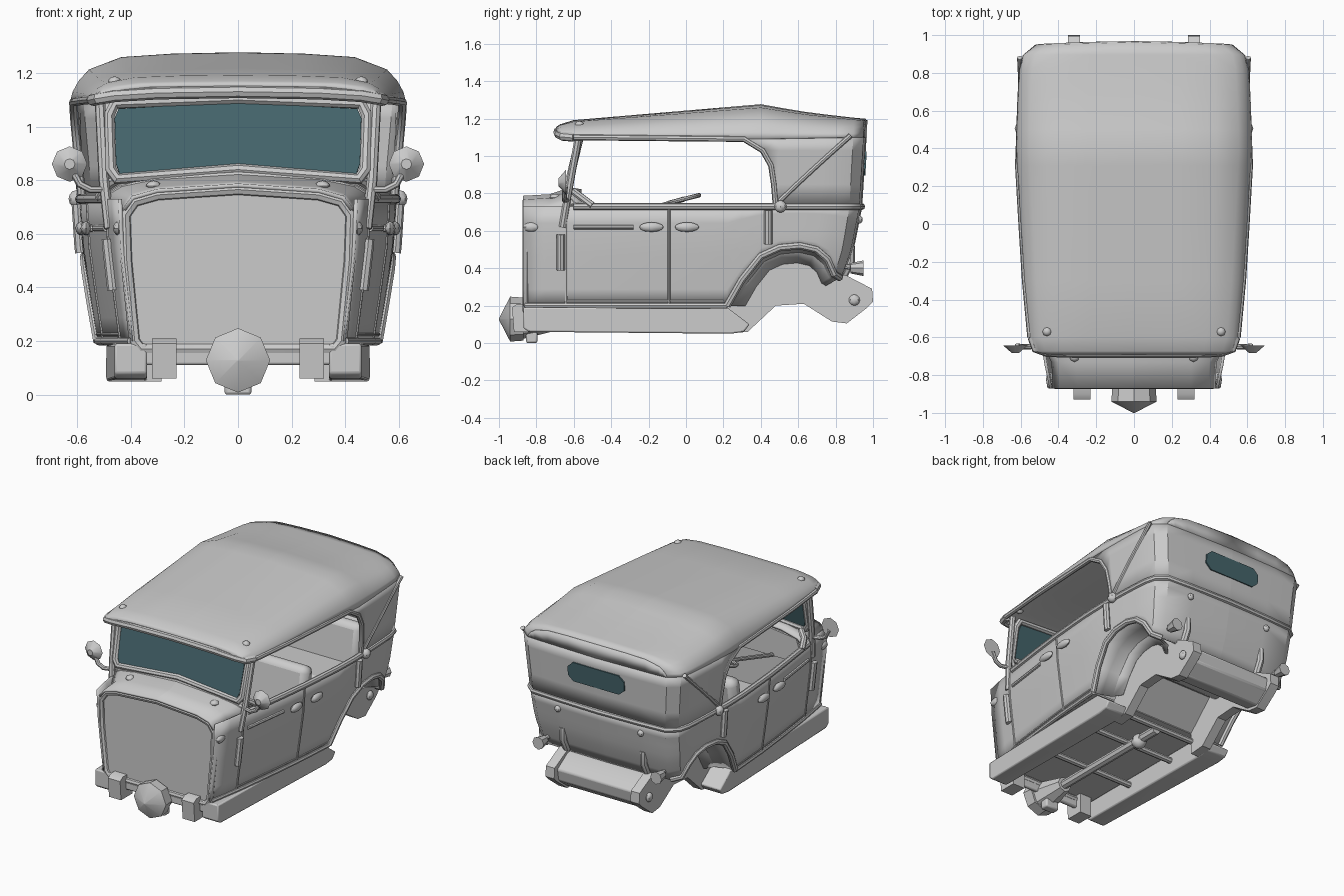
import bpy, bmesh, math
from mathutils import Matrix, Vector

if "Cube" in bpy.data.objects:
    bpy.data.objects.remove(bpy.data.objects["Cube"])

glass = bpy.data.materials.new("glass")
glass.diffuse_color = (0.06, 0.13, 0.15, 1)
glass.use_nodes = True
glass.node_tree.nodes["Principled BSDF"].inputs["Base Color"].default_value = glass.diffuse_color


def lerp(tab, v):
    if v <= tab[0][0]:
        return tab[0][1]
    for (a, p), (b, q) in zip(tab, tab[1:]):
        if v <= b:
            return p + (q - p) * (v - a) / (b - a)
    return tab[-1][1]


def finish(ob, mirror=False, solid=0, bevel=0, mat=None, flat=False):
    bpy.context.view_layer.objects.active = ob
    bpy.ops.object.select_all(action='DESELECT')
    ob.select_set(True)
    if not flat:
        bpy.ops.object.shade_smooth_by_angle(angle=math.radians(35))
    if bevel:
        m = ob.modifiers.new("bevel", 'BEVEL')
        m.width, m.segments = bevel, 2
    if solid:
        m = ob.modifiers.new("solid", 'SOLIDIFY')
        m.thickness, m.offset = solid, 0
    if mirror:
        m = ob.modifiers.new("mirror", 'MIRROR')
        m.merge_threshold = 0.002
    if mat:
        ob.data.materials.append(mat)
    return ob


def from_bm(name, bm, **kw):
    bmesh.ops.remove_doubles(bm, verts=bm.verts, dist=0.0005)
    bmesh.ops.recalc_face_normals(bm, faces=bm.faces)
    me = bpy.data.meshes.new(name)
    bm.to_mesh(me)
    bm.free()
    ob = bpy.data.objects.new(name, me)
    bpy.context.collection.objects.link(ob)
    return finish(ob, **kw)


def grid(name, rows, **kw):
    bm = bmesh.new()
    vs = [[bm.verts.new(p) for p in r] for r in rows]
    for a, b in zip(vs, vs[1:]):
        for i in range(len(a) - 1):
            bm.faces.new((a[i], a[i + 1], b[i + 1], b[i]))
    return from_bm(name, bm, **kw)


def poly(name, pts, **kw):
    bm = bmesh.new()
    bm.faces.new([bm.verts.new(p) for p in pts])
    return from_bm(name, bm, flat=True, **kw)


def prism(name, yz, x0, x1, **kw):
    bm = bmesh.new()
    a = [bm.verts.new((x0, y, z)) for y, z in yz]
    b = [bm.verts.new((x1(y), y, z)) for y, z in yz]
    bm.faces.new(a)
    bm.faces.new(b[::-1])
    for i in range(len(a)):
        j = (i + 1) % len(a)
        bm.faces.new((a[i], b[i], b[j], a[j]))
    return from_bm(name, bm, **kw)


def tube(name, pts, r, mirror=False, cyclic=False):
    cu = bpy.data.curves.new(name, 'CURVE')
    cu.dimensions, cu.bevel_depth, cu.bevel_resolution, cu.use_fill_caps = '3D', r, 2, True
    sp = cu.splines.new('POLY')
    sp.points.add(len(pts) - 1)
    for p, c in zip(sp.points, pts):
        p.co = (*c, 1)
    sp.use_cyclic_u = cyclic
    ob = bpy.data.objects.new(name, cu)
    bpy.context.collection.objects.link(ob)
    bpy.ops.object.select_all(action='DESELECT')
    ob.select_set(True)
    bpy.context.view_layer.objects.active = ob
    bpy.ops.object.convert(target='MESH')
    return finish(bpy.context.view_layer.objects.active, mirror=mirror)


def box(name, c, s, bevel=0.01, tilt=0):
    bm = bmesh.new()
    bmesh.ops.create_cube(bm, size=1, matrix=Matrix.Translation(c) @ Matrix.Rotation(tilt, 4, 'X') @ Matrix.Diagonal((*s, 1)))
    return from_bm(name, bm, bevel=bevel)


def ball(name, c, s, mirror=True):
    bm = bmesh.new()
    bmesh.ops.create_uvsphere(bm, u_segments=8, v_segments=6, radius=1, matrix=Matrix.Translation(c) @ Matrix.Diagonal((*s, 1)))
    return from_bm(name, bm, mirror=mirror)


def cone(name, c, r1, r2, d, n=8, mirror=False):  # axis along y, r1 at the front
    bm = bmesh.new()
    bmesh.ops.create_cone(bm, cap_ends=True, segments=n, radius1=r1, radius2=r2, depth=d,
                          matrix=Matrix.Translation(c) @ Matrix.Rotation(-math.pi / 2, 4, 'X'))
    return from_bm(name, bm, mirror=mirror)


def sym(pts):
    return pts + [(-x, y, z) for x, y, z in pts[::-1] if x > 0.001]


# body plan at belt height, leaned and narrowed by height
TAIL = [(.582, .5), (.578, .62), (.573, .72), (.567, .8), (.55, .87), (.49, .92), (.3, .93), (0, .935)]
PLAN = [(.44, -.87), (.465, -.75), (.49, -.6), (.53, -.3), (.555, -.09), (.575, .15), (.58, .22), (.583, .3), (.585, .4)] + TAIL
WIDE = [(.2, .89), (.35, .93), (.55, .98), (.73, 1), (1.1, 1.06)]
LEAN = [(.2, -.13), (.35, -.1), (.5, -.045), (.73, 0), (1.2, .03)]
ARCH = [(.22, .2), (.3, .34), (.4, .465), (.5, .51), (.62, .52), (.72, .5), (.8, .45), (.87, .37), (.92, .35)]


def shape(x, y, z):
    return (x * lerp(WIDE, z), y + lerp(LEAN, z) * min(1, max(0, (y - .5) / .43)), z)


def side(y, z, out=0):
    p = shape(lerp([(b, a) for a, b in PLAN[:13]], y), y, z)
    return (p[0] + out, p[1], z)


# body shell
rows = []
for j in range(7):
    t = j / 6
    rows.append([shape(x, y, lerp(ARCH, y) * (1 - t) + .73 * t) for x, y in PLAN])
grid("body_shell", rows, mirror=True, solid=.015)
arch = rows[0][6:15]
tube("wheel_arch_lip", [(p[0] + .005, p[1], p[2]) for p in arch], .02, True)
well = [arch] + [[(x, .56 + (p[1] - .56) * s, .2 + (p[2] - .2) * s) for p in arch] for x, s in ((.46, .98), (.39, .9), (.352, .72))]
grid("wheel_well", well, mirror=True, solid=.008)
tube("belt_rail", [shape(x + .004, y, .73) for x, y in PLAN[2:-1]] + [shape(0, .939, .73)], .019, True)
tube("sill_trim", [side(y, .2, .004) for y in (-.86, -.6, -.3, -.09, .22)], .016, True)
poly("tail_pan", sym(rows[0][12:]), solid=.01)

# firewall and cowl
front = [(0, .78), (.3, .76), (.39, .735), (.425, .69)]
back = [(0, .825), (.32, .805), (.44, .775), (.49, .73)]
grid("cowl", [[(x, -.87, z) for x, z in front],
              [(x * .9 + .1 * u, -.73, z + .008) for (x, z), (u, v) in zip(front, back)],
              [(u, -.62, v) for u, v in back], [(u, -.56, v - .01) for u, v in back]], mirror=True, solid=.015)
edge = sym([(x, -.85, z) for x, z in
            [(0, .765), (.3, .745), (.385, .72), (.42, .67), (.415, .5), (.385, .2), (.36, .17)]])
poly("firewall", edge, solid=.015)
tube("firewall_rim", edge, .023, cyclic=True)
poly("dashboard", sym([(0, -.57, .81), (.43, -.57, .76), (.48, -.57, .6), (0, -.57, .6)]), solid=.015)
box("front_apron", (0, -.85, .15), (.7, .03, .08))
tube("cowl_roll", [(0, -.635, .815), (.32, -.635, .795), (.43, -.625, .765), (.485, -.6, .73)], .022, True)
tube("cockpit_edge", [(.44, -.6, .81), (.49, -.56, .78), (.515, -.5, .735)], .02, True)


# windscreen
def pane(pts):
    return sym([(x, -.64 + (z - .8) * .24, z) for x, z in pts])


poly("windscreen_glass", pane([(0, .855), (.44, .82), (.455, .86), (.46, 1.03), (.445, 1.065), (0, 1.09)]), solid=.012, mat=glass)
tube("windscreen_frame", pane([(0, .84), (.45, .805), (.475, .84), (.482, 1.04), (.46, 1.085), (0, 1.105)]), .022, cyclic=True)
tube("windscreen_post", [(.48, -.66, .62), (.5, -.63, .8), (.515, -.575, 1.1)], .02, True)

# folding roof
RP = [(.445, -.69), (.495, -.67), (.518, -.6), (.545, -.3), (.563, 0), (.58, .31), (.585, .4)] + TAIL[:6]
EDGE = [(-.69, 1.115), (-.6, 1.1), (.4, 1.09), (.95, 1.1)]
CROWN = [(-.69, 1.15), (-.66, 1.17), (-.6, 1.185), (.4, 1.27), (.65, 1.225), (.935, 1.19)]
rows = []
for fx, g in [(1, 0), (.985, .2), (.95, .42), (.89, .65), (.7, .9), (.4, .97), (0, 1)]:
    pts = [shape(x, y, lerp(EDGE, y) * (1 - g) + lerp(CROWN, y) * g) for x, y in RP]
    rows.append([(x * fx, y + (.014 * (1 - fx) if y > .9 else 0), z) for x, y, z in pts])
grid("roof_canopy", rows, mirror=True, solid=.014)
rim = rows[0][2:6]
lip = [r[0] for r in rows]
crest = [r[-1] for r in rows]
grid("roof_back_panel", [crest, [(x, y - .003, lerp(EDGE, .92)) for x, y, z in crest]], mirror=True, solid=.014)
tube("roof_front_lip", [(0, -.685, 1.13), (.3, -.685, 1.125), (.46, -.68, 1.115), (.52, -.66, 1.105), (.54, -.6, 1.1)], .024, True)
grid("roof_front_band", [lip, [(p[0], -.685, 1.12) for p in lip]], mirror=True, solid=.01)
OPEN = [(.73, .48), (.85, .47), (.95, .455), (1.03, .41), (1.09, .31)]
rows = [[shape(.582, yo, z)] + [shape(x, y, z if z < 1.09 else lerp(EDGE, y)) for x, y in TAIL] for z, yo in OPEN]
grid("roof_quarters", rows, mirror=True, solid=.014)
tube("roof_opening_rim", rim + [r[0] for r in rows[::-1][1:]], .016, True)
tube("roof_brace", [side(.5 + .36 * t, .76 + .35 * t, .004) for t in (0, .25, .5, .75, 1)], .014, True)
poly("rear_window", sym([(x, .955 + (z - .95) * .06, z) for x, z in
     [(0, 1.025), (.17, 1.025), (.21, .99), (.21, .93), (.17, .895), (0, .895)]]), solid=.014, mat=glass)

# chassis
prism("sill", [(-.87, .08), (-.87, .19), (.22, .19), (.34, .1), (.31, .06), (.24, .05), (-.84, .06)], .34,
      lambda y: .46 + .03 * (y + .87) / 1.1, mirror=True, bevel=.008)
prism("rear_rail", [(.22, .05), (.33, .06), (.48, .2), (.63, .21), (.78, .115), (.86, .105), (.97, .19), (1, .22), (.995, .29),
      (.86, .36), (.82, .37), (.75, .43), (.66, .46), (.5, .46), (.4, .4), (.28, .27), (.22, .2)], .285, lambda y: .35, mirror=True)
prism("fuel_tank", [(.76, .14), (.86, .12), (.95, .19), (.965, .27), (.86, .34), (.76, .35)], -.3, lambda y: .3, bevel=.01)
prism("frame_horn", [(-.92, .06), (-.93, .19), (-.9, .21), (-.8, .21), (-.8, .06)], .23, lambda y: .32, mirror=True)
poly("floor", sym([(0, -.85, .2)] + [side(y, .2) for y in (-.85, -.5, -.1, .22)] + [(0, .22, .2)]), solid=.012)
prism("rear_floor", [(.22, .2), (.4, .38), (.84, .38), (.84, .395), (.39, .395), (.21, .21)], -.34, lambda y: .34)
for y in (-.45, -.05, .22):
    tube("cross_member", [(-.36, y, .14), (.36, y, .14)], .02)
tube("drive_shaft", [(0, -.85, .12), (0, .22, .12)], .03)
ball("shaft_joint", (0, .05, .11), (.05, .05, .05), False)

# front hub
cone("hub_nose", (0, -.97, .128), .004, .12, .06)
cone("hub_drum", (0, -.905, .128), .12, .115, .07)
cone("hub_rear", (0, -.78, .12), .1, .05, .2)
box("hub_foot", (0, -.825, .03), (.1, .06, .06))

# seats and steering wheel
for y, z, w in ((-.1, .3, .84), (.6, .42, .66)):
    box("seat_cushion", (0, y, z), (w, .34, .16), bevel=.04)
    box("seat_back", (0, y + .19, .57), (w + .08, .1, .36), bevel=.04, tilt=-.15)
c = Vector((-.25, -.01, .77))
ring = [c + Vector((.11 * math.cos(a), .08 * math.sin(a), .02 * math.sin(a))) for a in [i * math.pi / 6 for i in range(12)]]
tube("steering_wheel", ring, .012, cyclic=True)
tube("steering_spoke", [ring[0], ring[6]], .01)
tube("steering_column", [c, (-.25, -.58, .6)], .014)

# doors and side fittings
for y in (-.64, -.09):
    tube("door_seam", [side(y, z, .006) for z in (.21, .35, .55, .72)], .008, True)
tube("door_bottom_seam", [side(y, .225, .006) for y in (-.64, -.3, -.09, .2)], .006, True)
tube("side_moulding", [side(y, .62, .008) for y in (-.6, -.45, -.28)], .012, True)
for a, b, out in ((-.24, -.13, .03), (-.05, .06, .03), (-.86, -.79, .002)):
    p = side((a + b) / 2, .62, out)
    ball("door_handle", p, (.02, (b - a) / 2 + .01, .026))
    tube("handle_stem", [side((a + b) / 2, .62, -.01), p], .014, True)
for y, a, b in ((-.67, .4, .57), (.44, .54, .7)):
    tube("hinge", [side(y, z, .016) for z in (a - .01, a + .01, b - .01, b + .01)], .022, True)
ball("roof_pivot", side(.505, .73, .02), (.03, .033, .033))

# mirrors
tube("mirror_arm", [(.48, -.63, .765), (.55, -.65, .765), (.59, -.65, .785), (.62, -.645, .84)], .014, True)
cone("mirror_head", (.628, -.662, .86), .02, .066, .04, mirror=True)

# knobs, tail lamps and tank fittings
ball("roof_knob", (.46, -.57, 1.165), (.025, .025, .022))
ball("cowl_knob", (.315, -.7, .778), (.028, .03, .02))
ball("rear_knob", (.31, .925, .66), (.022, .02, .022))
tube("lamp_arm", [(.42, .8, .42), (.44, .88, .405)], .014, True)
cone("tail_lamp", (.44, .915, .4), .028, .042, .07, mirror=True)
tube("tank_strap", [(.3, .84, .36), (.3, .88, .44), (.3, .88, .52)], .024, True)
ball("tank_bolt", (.355, .9, .23), (.02, .03, .03))
